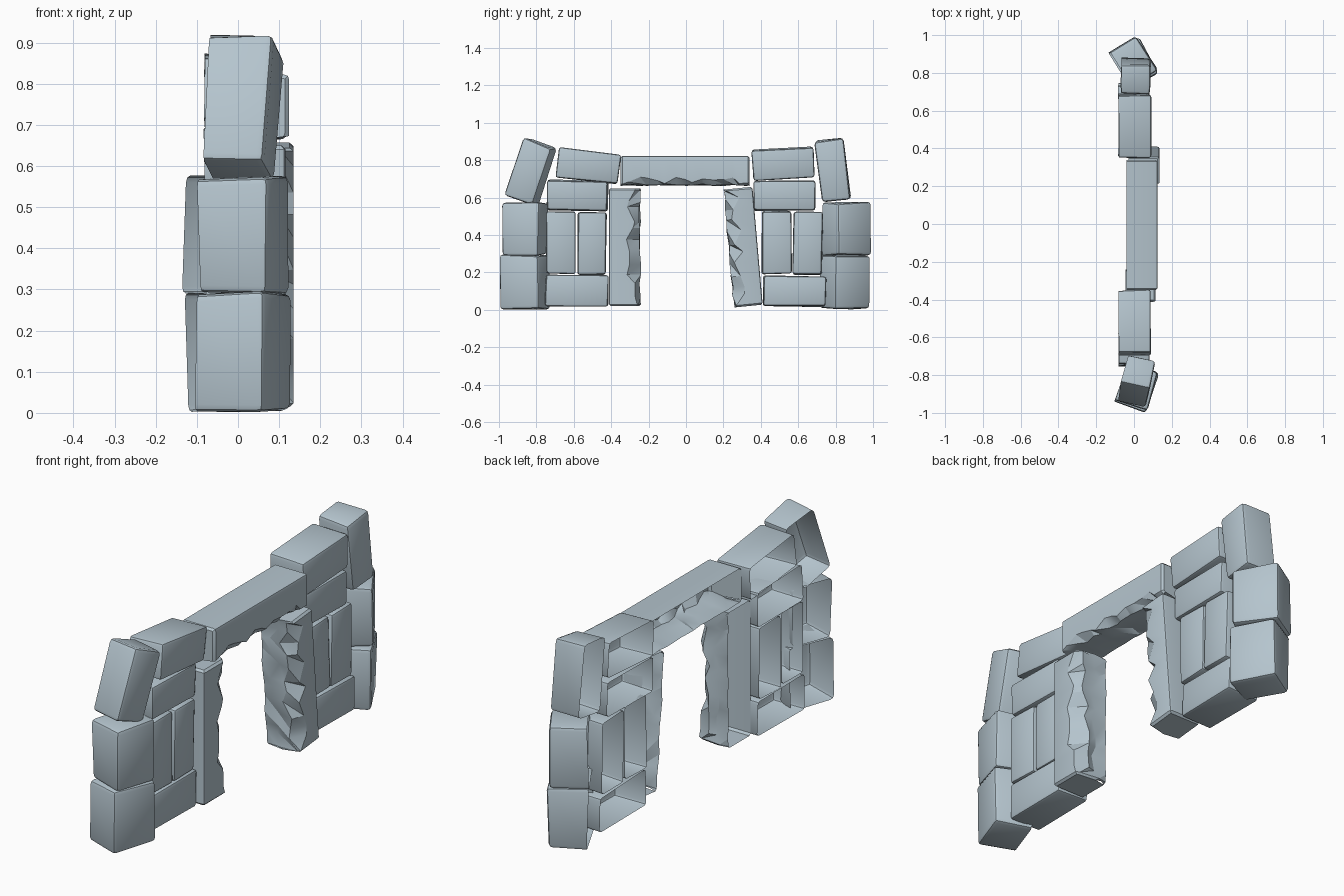
import bpy, bmesh, math, random
from mathutils import Vector, Matrix

if "Cube" in bpy.data.objects:
    bpy.data.objects.remove(bpy.data.objects["Cube"])

random.seed(4)
stone = bpy.data.materials.new("blue_grey_stone")
stone.diffuse_color = (0.46, 0.555, 0.615, 1)
stone.use_nodes = True
stone.node_tree.nodes["Principled BSDF"].inputs["Base Color"].default_value = stone.diffuse_color


def finish(bm, name, angle):
    bmesh.ops.recalc_face_normals(bm, faces=bm.faces[:])
    me = bpy.data.meshes.new(name)
    bm.to_mesh(me)
    bm.free()
    ob = bpy.data.objects.new(name, me)
    bpy.context.collection.objects.link(ob)
    me.materials.append(stone)
    bpy.ops.object.select_all(action='DESELECT')
    ob.select_set(True)
    bpy.context.view_layer.objects.active = ob
    bpy.ops.object.shade_smooth_by_angle(angle=math.radians(angle))


def block(name, centre, size, tilt=0, yaw=0, jitter=0.004, bevel=0.013):
    """Worn stone block, open at the back (-x)."""
    bm = bmesh.new()
    bmesh.ops.create_cube(bm, size=1)
    for v in bm.verts:
        v.co = Vector(a * b for a, b in zip(v.co, size))
        v.co += Vector(random.uniform(-jitter, jitter) for _ in range(3))
    back = [f for f in bm.faces if f.normal.x < -0.8]
    bmesh.ops.delete(bm, geom=back, context='FACES')
    edges = [e for e in bm.edges if len(e.link_faces) == 2]
    bmesh.ops.bevel(bm, geom=edges, offset=bevel, segments=2, profile=0.5,
                    affect='EDGES', clamp_overlap=True)
    m = (Matrix.Translation(centre) @ Matrix.Rotation(math.radians(yaw), 4, 'Z')
         @ Matrix.Rotation(math.radians(tilt), 4, 'X'))
    bmesh.ops.transform(bm, matrix=m, verts=bm.verts[:])
    finish(bm, name, 40)


def chipped_bar(name, x0, x1, width, place, chip, n=11):
    """Long stone with one rough side (v = width), open at the back."""
    bm = bmesh.new()
    rows = []
    r = random.uniform
    for i in range(n + 1):
        t = i / n
        if 0 < i < n:
            t += r(-0.3, 0.3) / n
        k = 0.4 if i in (0, n) else 1
        a, b = r(0.25, 1) * chip * k, r(0.3, 0.8) * chip * k
        xm = (x0 + x1 - b) / 2 + r(-0.02, 0.02)
        pts = [(x0, 0), (x1 - 0.012, 0), (x1 - 0.003, 0.003), (x1, 0.012),
               (x1, width - a), (x1 - b, width - r(0, 0.012)),
               (xm, width - r(0, 0.022)), (x0, width - r(0, 0.01))]
        rows.append([bm.verts.new(place(x, v, t)) for x, v in pts])
    for p, q in zip(rows, rows[1:]):
        for j in range(len(p) - 1):
            if 3 < j:                      # facet the broken side
                bm.faces.new((p[j], p[j + 1], q[j + 1]))
                bm.faces.new((p[j], q[j + 1], q[j]))
            else:
                bm.faces.new((p[j], p[j + 1], q[j + 1], q[j]))
    caps = [bm.faces.new(rows[0]), bm.faces.new(rows[-1])]
    edges = {e for f in caps for e in f.edges if len(e.link_faces) == 2}
    bmesh.ops.bevel(bm, geom=list(edges), offset=0.01, segments=1,
                    affect='EDGES', clamp_overlap=True)
    finish(bm, name, 22)


# wall bricks: y centre, z centre, width, height, tilt
bricks = {
    "left_base_brick": (-0.583, 0.102, 0.335, 0.165, -0.5),
    "left_outer_upright_brick": (-0.669, 0.36, 0.157, 0.335, 0.5),
    "left_inner_upright_brick": (-0.503, 0.356, 0.155, 0.335, -0.5),
    "left_course_brick": (-0.582, 0.612, 0.325, 0.158, -1),
    "left_top_brick": (-0.522, 0.77, 0.33, 0.157, -6.5),
    "right_base_brick": (0.58, 0.1, 0.335, 0.158, -1),
    "right_inner_upright_brick": (0.483, 0.36, 0.157, 0.335, 0.5),
    "right_outer_upright_brick": (0.65, 0.356, 0.155, 0.335, -0.5),
    "right_course_brick": (0.525, 0.612, 0.33, 0.158, 0.5),
    "right_top_brick": (0.52, 0.781, 0.33, 0.163, 3),
}
for name, (y, z, w, h, tilt) in bricks.items():
    top = "top" in name
    block(name, (0.005 if top else 0, y, z), (0.168 if top else 0.16, w, h), tilt)

# turned corner stones: centre, size, tilt, yaw
corners = {
    "left_corner_base": ((0.015, -0.866, 0.148), (0.17, 0.22, 0.288), 0, -20),
    "left_corner_middle": ((0.018, -0.86, 0.432), (0.17, 0.2, 0.28), 0.5, -18),
    "left_corner_top": ((0.012, -0.832, 0.737), (0.15, 0.165, 0.325), -20, -12),
    "right_corner_base": ((0, 0.85, 0.148), (0.17, 0.215, 0.288), -0.5, 28),
    "right_corner_middle": ((-0.003, 0.863, 0.432), (0.17, 0.22, 0.28), 0.5, 32),
    "right_corner_top": ((0.008, 0.785, 0.746), (0.155, 0.15, 0.33), 7.5, 0),
}
for name, (c, s, tilt, yaw) in corners.items():
    block(name, c, s, tilt, yaw, 0.006, 0.017)

# door jambs with broken inner sides, and the lintel with a broken underside
chipped_bar("left_jamb", -0.045, 0.115, 0.172,
            lambda x, v, t: (x, -0.412 + v, 0.02 + 0.63 * t), 0.085)
chipped_bar("right_jamb", -0.03, 0.135, 0.158,
            lambda x, v, t: (x, 0.41 - 0.055 * t - v, 0.02 + 0.63 * t + 0.1 * (0.08 - v)), 0.085)
chipped_bar("lintel", -0.04, 0.124, 0.16,
            lambda x, v, t: (x, -0.35 + 0.69 * t, 0.822 - v), 0.05, 14)
